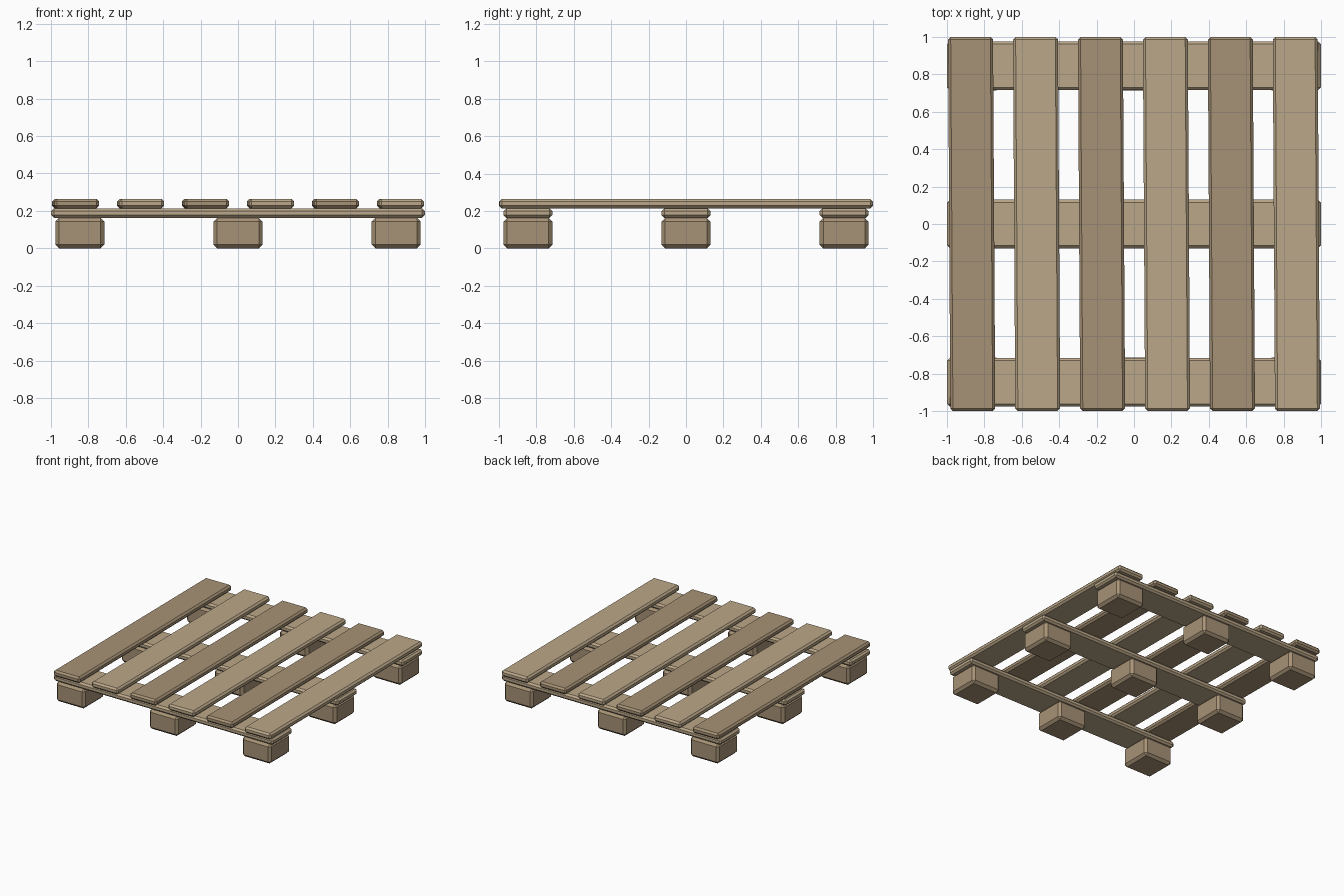
import bpy

if "Cube" in bpy.data.objects:
    bpy.data.objects.remove(bpy.data.objects["Cube"])


def material(name, color):
    m = bpy.data.materials.new(name)
    m.diffuse_color = (*color, 1)
    m.use_nodes = True
    m.node_tree.nodes["Principled BSDF"].inputs["Base Color"].default_value = m.diffuse_color
    return m


light_wood = material("light_wood", (0.50, 0.39, 0.25))
dark_wood = material("dark_wood", (0.39, 0.29, 0.18))


def timber(name, size, loc, bevel, mat, turn=0.0):
    """Flat-shaded chamfered box."""
    bpy.ops.mesh.primitive_cube_add(size=1, location=loc, rotation=(0, 0, turn))
    ob = bpy.context.object
    ob.name = name
    ob.scale = size
    bpy.ops.object.transform_apply(location=False, rotation=False, scale=True)
    mod = ob.modifiers.new("chamfer", 'BEVEL')
    mod.width = bevel
    mod.segments = 1
    ob.data.materials.append(mat)
    return ob


ROWS = (-0.845, 0.0, 0.845)

# Nine support blocks
for j, y in enumerate(ROWS):
    for i, x in enumerate(ROWS):
        timber(f"block_{j + 1}_{i + 1}", (0.262, 0.262, 0.163),
               (x, y, 0.0815), 0.02, dark_wood)

# Three cross boards resting on the blocks
for j, y in enumerate(ROWS):
    timber(f"cross_board_{j + 1}", (1.995, 0.26, 0.05),
           (0, y, 0.188), 0.014, light_wood)

# Six deck boards, very slightly skewed, alternating tone
for i in range(6):
    timber(f"deck_board_{i + 1}", (0.24, 1.998, 0.05),
           (-0.867 + i * 0.3468, 0, 0.239), 0.014,
           light_wood if i % 2 else dark_wood, 0.006)
